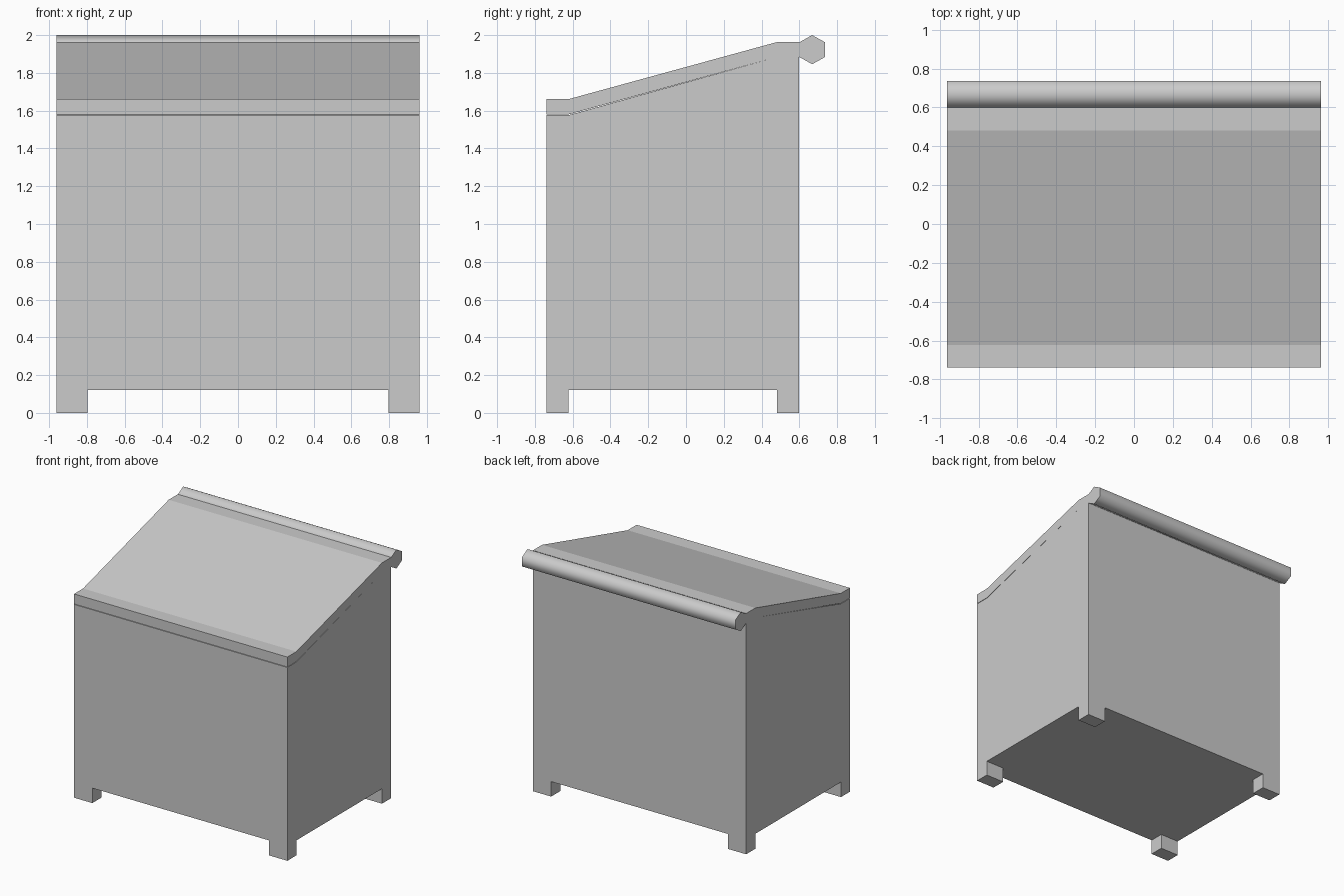
import bpy, bmesh, math

if "Cube" in bpy.data.objects:
    bpy.data.objects.remove(bpy.data.objects["Cube"])

HALF = 0.962          # half width along x
FRONT, BACK = -0.738, 0.599


def finish(name, bm):
    bmesh.ops.recalc_face_normals(bm, faces=bm.faces)
    mesh = bpy.data.meshes.new(name)
    bm.to_mesh(mesh)
    bm.free()
    obj = bpy.data.objects.new(name, mesh)
    bpy.context.collection.objects.link(obj)
    return obj


def extrude_profile(name, points):
    """Extrude a (y, z) outline across the full width."""
    bm = bmesh.new()
    face = bm.faces.new([bm.verts.new((-HALF, y, z)) for y, z in points])
    new = bmesh.ops.extrude_face_region(bm, geom=[face])["geom"]
    verts = [v for v in new if isinstance(v, bmesh.types.BMVert)]
    bmesh.ops.translate(bm, verts=verts, vec=(2 * HALF, 0, 0))
    return finish(name, bm)


def box(name, x0, x1, y0, y1, z0, z1):
    bm = bmesh.new()
    bmesh.ops.create_cube(bm, size=1)
    bmesh.ops.scale(bm, verts=bm.verts, vec=(x1 - x0, y1 - y0, z1 - z0))
    bmesh.ops.translate(bm, verts=bm.verts,
                        vec=((x0 + x1) / 2, (y0 + y1) / 2, (z0 + z1) / 2))
    return finish(name, bm)


# Chest body, with a hairline seam under the lid that closes at the back
extrude_profile("chest_body", [
    (FRONT, 0.122), (BACK, 0.122), (BACK, 1.884), (0.481, 1.884),
    (-0.622, 1.576), (FRONT, 1.576)])

# Sloped lid with a flat lip at front and back
extrude_profile("lid", [
    (FRONT, 1.580), (-0.622, 1.580), (0.481, 1.884), (BACK, 1.884),
    (BACK, 1.963), (0.481, 1.963), (-0.622, 1.661), (FRONT, 1.661)])

# Six-sided hinge rod behind the lid
hinge = extrude_profile("hinge_rod", [
    (0.668 + 0.069 * math.sin(a) / math.sin(math.pi / 3),
     1.923 + 0.077 * math.cos(a))
    for a in (i * math.pi / 3 for i in range(6))])
bpy.context.view_layer.objects.active = hinge
hinge.select_set(True)
bpy.ops.object.shade_smooth_by_angle(angle=math.radians(75))

# Four corner feet
for side, s in (("left", -1), ("right", 1)):
    x0, x1 = sorted((s * HALF, s * 0.797))
    box(f"front_{side}_foot", x0, x1, FRONT, -0.622, 0, 0.122)
    box(f"back_{side}_foot", x0, x1, 0.481, BACK, 0, 0.122)
